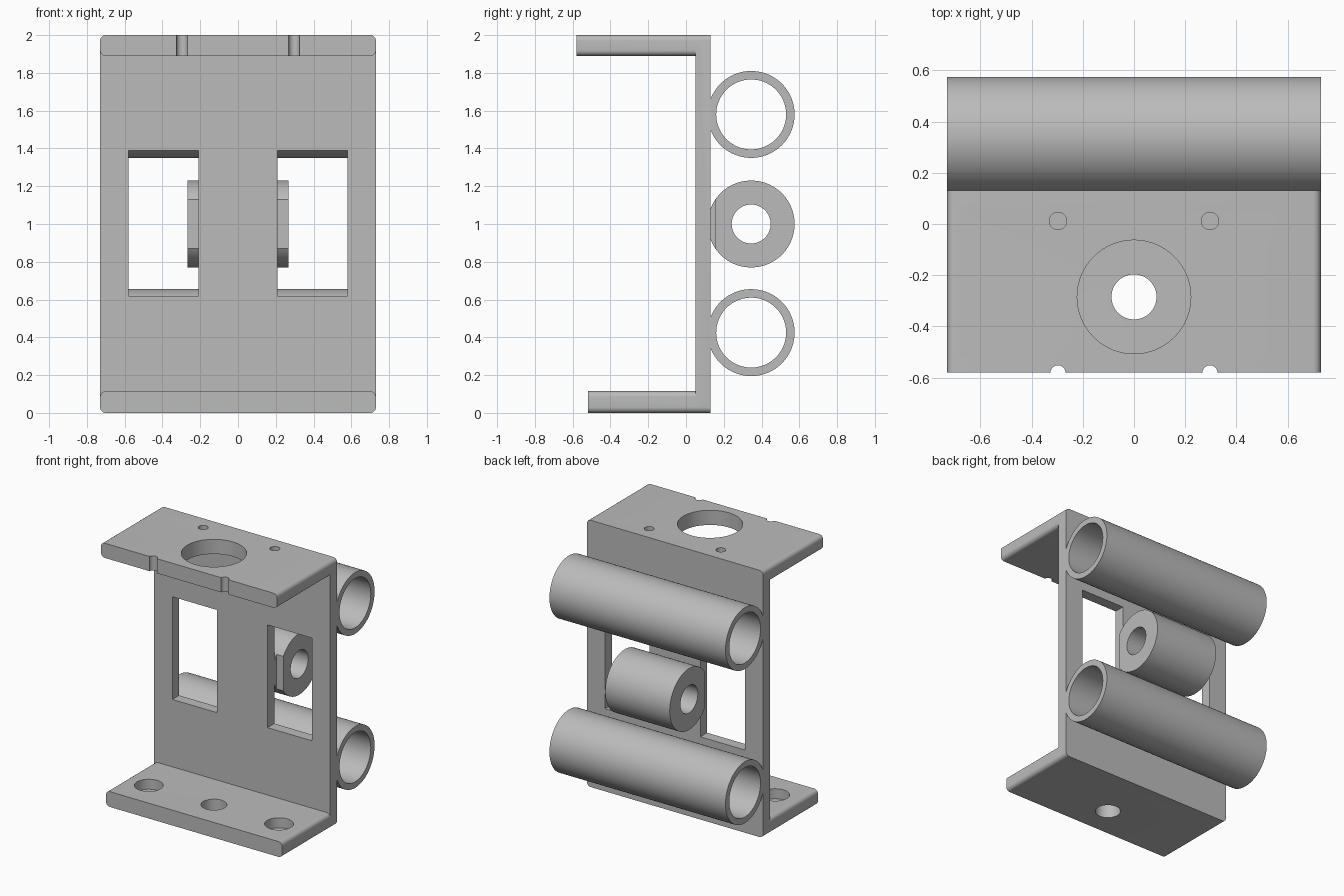
import bpy, bmesh, math
from mathutils import Matrix, Vector

cube = bpy.data.objects.get("Cube")
if cube:
    bpy.data.objects.remove(cube)

# Single grey finish
grey = bpy.data.materials.new("plain_grey")
grey.use_nodes = True
colour = (0.5, 0.5, 0.5, 1)
grey.diffuse_color = colour
grey.node_tree.nodes["Principled BSDF"].inputs["Base Color"].default_value = colour


def finish(name, bm):
    mesh = bpy.data.meshes.new(name)
    bm.to_mesh(mesh)
    bm.free()
    mesh.materials.append(grey)
    obj = bpy.data.objects.new(name, mesh)
    bpy.context.collection.objects.link(obj)
    return obj


def box(name, low, high, rounding=0):
    """Box between two corners; optional rounding of the edges along y."""
    low, high = Vector(low), Vector(high)
    bm = bmesh.new()
    bmesh.ops.create_cube(bm, size=1)
    for v in bm.verts:
        v.co = (low + high) / 2 + v.co * (high - low)
    if rounding:
        edges = [e for e in bm.edges
                 if abs(e.verts[0].co.y - e.verts[1].co.y) > 0.01]
        bmesh.ops.bevel(bm, geom=edges, offset=rounding, segments=6,
                        profile=0.5, affect='EDGES')
    return finish(name, bm)


def cylinder(name, centre, radius, length, axis='Z', sides=64):
    bm = bmesh.new()
    turn = Matrix.Rotation(math.pi / 2, 4, 'Y') if axis == 'X' else Matrix()
    bmesh.ops.create_cone(bm, cap_ends=True, segments=sides, radius1=radius,
                          radius2=radius, depth=length,
                          matrix=Matrix.Translation(centre) @ turn)
    return finish(name, bm)


def combine(target, tool, operation='DIFFERENCE'):
    """Apply a boolean to the target and discard the tool."""
    mod = target.modifiers.new("bool", 'BOOLEAN')
    mod.operation, mod.solver, mod.object = operation, 'EXACT', tool
    bpy.context.view_layer.objects.active = target
    bpy.ops.object.modifier_apply(modifier=mod.name)
    bpy.data.objects.remove(tool)


W = 0.73            # half width
BACK, FACE = 0.13, 0.05   # back plate surfaces
ROUND = 0.03
TUBE_Y = 0.345
HOLE_Y = -0.285

# Bracket: upright plate with two forward flanges
bracket = box("bracket", (-W, FACE, 0), (W, BACK, 2), ROUND)
top_flange = box("top_flange", (-W, -0.58, 1.89), (W, FACE + 0.03, 2), ROUND)
bottom_flange = box("bottom_flange", (-W, -0.52, 0), (W, FACE + 0.03, 0.115), ROUND)

# Top flange: large opening, two screw holes, two edge notches
combine(top_flange, cylinder("cutter", (0, HOLE_Y, 1.95), 0.222, 0.4))
for x in (-0.297, 0.297):
    combine(top_flange, cylinder("cutter", (x, 0.012, 1.95), 0.034, 0.4, sides=32))
    combine(top_flange, cylinder("cutter", (x, -0.582, 1.95), 0.03, 0.4, sides=32))

# Bottom flange: centre through hole, two blind side holes
combine(bottom_flange, cylinder("cutter", (0, HOLE_Y, 0.05), 0.088, 0.4))
for x in (-0.54, 0.54):
    combine(bottom_flange, cylinder("cutter", (x, HOLE_Y, 0.14), 0.098, 0.2))

combine(bracket, top_flange, 'UNION')
combine(bracket, bottom_flange, 'UNION')

# Long rear tubes and the short thick-walled hub
upper_tube = cylinder("upper_tube", (0, TUBE_Y, 1.58), 0.23, 2 * W, 'X', 96)
lower_tube = cylinder("lower_tube", (0, TUBE_Y, 0.425), 0.23, 2 * W, 'X', 96)
hub = cylinder("centre_hub", (0, TUBE_Y, 1.0), 0.23, 0.535, 'X', 96)
for part, z, bore in ((upper_tube, 1.58, 0.185), (lower_tube, 0.425, 0.185),
                      (hub, 1.0, 0.103)):
    combine(part, cylinder("cutter", (0, TUBE_Y, z), bore, 2, 'X', 96))

# Windows through the plate, also flattening the overhanging hub ends
for side in (-1, 1):
    xs = sorted((side * 0.21, side * 0.58))
    for part in (bracket, hub):
        combine(part, box("cutter", (xs[0], -0.1, 0.62), (xs[1], 0.155, 1.39)))

# Smooth curved walls, crisp edges
for part in (bracket, upper_tube, lower_tube, hub):
    bpy.ops.object.select_all(action='DESELECT')
    part.select_set(True)
    bpy.context.view_layer.objects.active = part
    bpy.ops.object.shade_smooth_by_angle(angle=math.radians(30))
